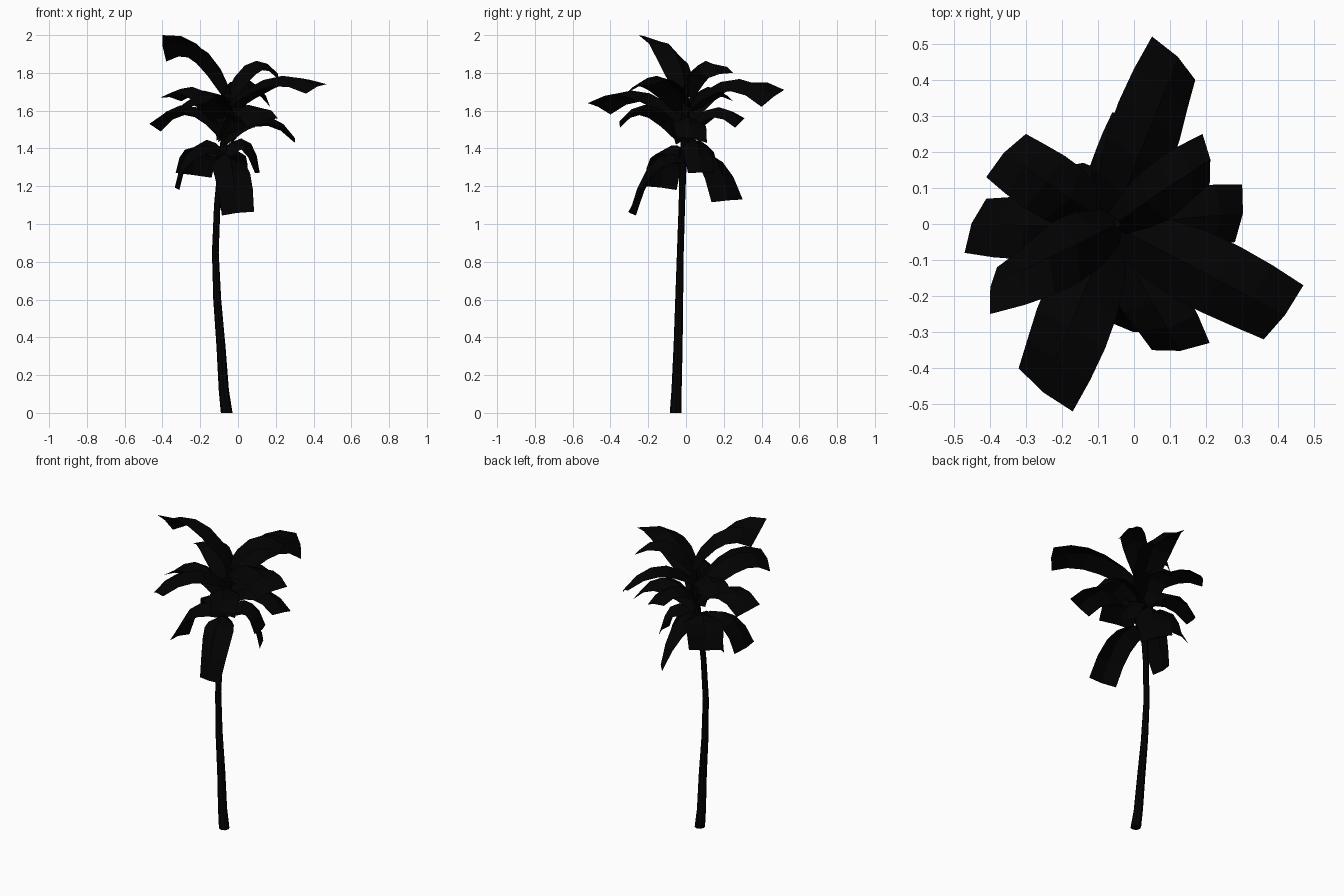
import bpy, math
from mathutils import Vector as V

if "Cube" in bpy.data.objects:
    bpy.data.objects.remove(bpy.data.objects["Cube"])


def make(name, verts, faces, color):
    me = bpy.data.meshes.new(name)
    me.from_pydata(verts, [], faces)
    me.update()
    ob = bpy.data.objects.new(name, me)
    bpy.context.collection.objects.link(ob)
    mat = bpy.data.materials.get(color[0]) or bpy.data.materials.new(color[0])
    mat.diffuse_color = color[1]
    mat.use_nodes = True
    mat.node_tree.nodes["Principled BSDF"].inputs["Base Color"].default_value = mat.diffuse_color
    me.materials.append(mat)
    return ob


BARK = ("bark", (0.001, 0.001, 0.001, 1))
LEAF = ("leaf", (0.0005, 0.0005, 0.0005, 1))

# Trunk: gently bowed, tapering, eight sides (x, y, z, radius)
path = [(-.06, -.055, 0, .031), (-.075, -.05, .12, .027), (-.09, -.042, .35, .024),
        (-.11, -.036, .6, .021), (-.12, -.03, .85, .018), (-.11, -.022, 1.1, .017),
        (-.095, -.018, 1.25, .018), (-.075, -.01, 1.42, .02), (-.06, -.005, 1.58, .02),
        (-.05, 0, 1.73, .012)]
N = 8
verts = [(x + r * math.cos(2 * math.pi * k / N), y + r * math.sin(2 * math.pi * k / N), z)
         for x, y, z, r in path for k in range(N)]
faces = [(i * N + k, i * N + (k + 1) % N, (i + 1) * N + (k + 1) % N, (i + 1) * N + k)
         for i in range(len(path) - 1) for k in range(N)]
faces += [tuple(range(N - 1, -1, -1)), tuple(range(len(verts) - N, len(verts)))]
make("trunk", verts, faces, BARK)


def trunk_at(z):
    for a, b in zip(path, path[1:]):
        if a[2] <= z <= b[2]:
            return V(a[:3]).lerp(V(b[:3]), (z - a[2]) / (b[2] - a[2]))
    return V(path[-1][:3])


# Frond: arched strip with a raised midrib, ending in a cut tip between two corners
def frond(name, c1, c2, root_z, peak_z, reach):
    c1, c2 = V(c1), V(c2)
    root, tip = trunk_at(root_z), (c1 + c2) / 2
    ctrl = root.lerp(tip, reach)
    ctrl.z = peak_z
    out = tip - root
    end = (c1 - c2) / 2
    side = V((-out.y, out.x, 0)).normalized() * end.length
    if side.dot(end) < 0:
        side = -side
    vs, fs = [], []
    widths = [.55, .9, 1.08, 1.12, 1.08, 1.0]
    folds = [.035, .048, .05, .042, .03, .015]
    n = len(widths) - 1
    for i, (w, fold) in enumerate(zip(widths, folds)):
        t = i / n
        p = root * (1 - t) ** 2 + ctrl * 2 * t * (1 - t) + tip * t * t
        tan = ((ctrl - root) * (1 - t) + (tip - ctrl) * t).normalized()
        s = side.lerp(end, t ** 1.5) * w
        up = tan.cross(s).normalized()
        if up.z < 0:
            up = -up
        drop = up * (fold - .015) * .7
        vs += [p + s - drop, p + up * fold - drop, p - s - drop]
        if i:
            a = 3 * (i - 1)
            fs += [(a, a + 1, a + 4, a + 3), (a + 1, a + 2, a + 5, a + 4)]
    make(name, vs, fs, LEAF)


fronds = {
    "top": [((-.40, -.25, 2.0), (-.38, -.12, 1.86), 1.69, 2.02, .4),
            ((.19, .25, 1.80), (.21, .11, 1.77), 1.67, 1.94, .5)],
    "upper": [((.05, .52, 1.71), (.17, .40, 1.62), 1.58, 1.86, .55),
              ((.47, -.17, 1.74), (.36, -.32, 1.69), 1.60, 1.85, .55),
              ((-.32, -.40, 1.58), (-.17, -.52, 1.64), 1.53, 1.79, .55),
              ((-.41, .13, 1.67), (-.30, .25, 1.65), 1.54, 1.79, .55)],
    "middle": [((-.47, -.08, 1.53), (-.41, .07, 1.49), 1.45, 1.73, .55),
               ((.05, -.35, 1.51), (.21, -.33, 1.56), 1.44, 1.72, .55),
               ((.30, .11, 1.43), (.28, -.05, 1.46), 1.43, 1.66, .6),
               ((-.06, .31, 1.56), (.09, .26, 1.51), 1.45, 1.69, .55)],
    "lower": [((-.33, .10, 1.27), (-.14, .17, 1.245), 1.36, 1.52, .8),
              ((-.33, -.22, 1.20), (-.31, -.05, 1.18), 1.36, 1.48, .75),
              ((.085, -.305, 1.065), (-.085, -.265, 1.045), 1.33, 1.42, .6),
              ((-.04, .30, 1.13), (.06, .135, 1.115), 1.37, 1.48, .65),
              ((.11, .01, 1.27), (.09, .15, 1.27), 1.36, 1.53, .8)],
}
for layer, items in fronds.items():
    for i, f in enumerate(items, 1):
        frond(f"{layer}_frond_{i}", *f)
